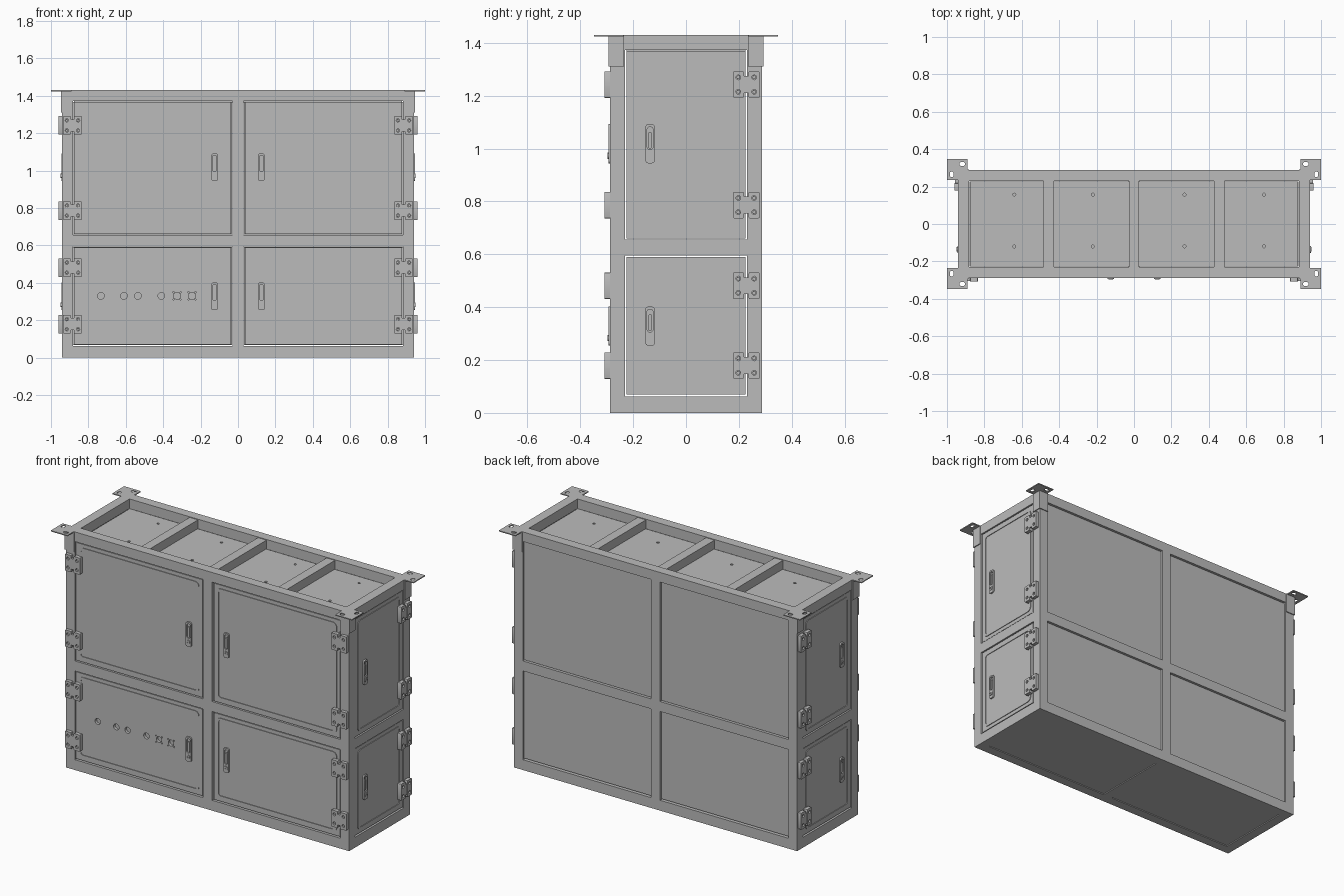
import bpy, bmesh, math
from mathutils import Matrix, Vector

if "Cube" in bpy.data.objects:
    bpy.data.objects.remove(bpy.data.objects["Cube"])

steel = bpy.data.materials.new("grey painted steel")
steel.use_nodes = True
GREY = (0.5, 0.5, 0.5, 1)
steel.diffuse_color = GREY
steel.node_tree.nodes["Principled BSDF"].inputs["Base Color"].default_value = GREY

# Overall half sizes, height and tube width
X, Y, H, T = 0.94, 0.288, 1.43, 0.058
MID = 0.625          # centre height of the middle rail
MX, MY = X - T, Y - T


def face_frame(u, v, w):
    return Matrix((u, v, w)).transposed().to_4x4()


# Local axes of each side: across, up, outward
FRONT = face_frame((1, 0, 0), (0, 0, 1), (0, -1, 0))
BACK = face_frame((-1, 0, 0), (0, 0, 1), (0, 1, 0))
LEFT = face_frame((0, 1, 0), (0, 0, 1), (1, 0, 0))
RIGHT = face_frame((0, -1, 0), (0, 0, 1), (-1, 0, 0))
TOP = face_frame((1, 0, 0), (0, 1, 0), (0, 0, 1))
BOTTOM = face_frame((1, 0, 0), (0, -1, 0), (0, 0, -1))


def finish(name, mesh):
    mesh.materials.clear()
    mesh.materials.append(steel)
    ob = bpy.data.objects.new(name, mesh)
    bpy.context.collection.objects.link(ob)
    return ob


def box(name, x0, x1, y0, y1, z0, z1):
    bm = bmesh.new()
    bmesh.ops.create_cube(bm, size=1)
    size = Vector((x1 - x0, y1 - y0, z1 - z0))
    mid = Vector((x0 + x1, y0 + y1, z0 + z1)) / 2
    for v in bm.verts:
        v.co = v.co * size + mid
    mesh = bpy.data.meshes.new(name)
    bm.to_mesh(mesh)
    bm.free()
    return finish(name, mesh)


def round_rect(u0, u1, v0, v1, r=0.0, steps=5):
    if r <= 0:
        return [(u0, v0), (u1, v0), (u1, v1), (u0, v1)]
    pts = []
    corners = ((u1 - r, v1 - r), (u0 + r, v1 - r), (u0 + r, v0 + r), (u1 - r, v0 + r))
    for q, (cu, cv) in enumerate(corners):
        for i in range(steps + 1):
            a = (q + i / steps) * math.pi / 2
            pts.append((cu + r * math.cos(a), cv + r * math.sin(a)))
    return pts


def circle(u, v, r, n=20):
    return [(u + r * math.cos(2 * math.pi * i / n), v + r * math.sin(2 * math.pi * i / n))
            for i in range(n)]


def plate(name, face, loops, w0, w1):
    """Flat plate from an outline and hole outlines, w0 to w1 along the outward axis."""
    curve = bpy.data.curves.new(name, "CURVE")
    curve.dimensions = "2D"
    curve.fill_mode = "BOTH"
    curve.extrude = (w1 - w0) / 2
    for loop in loops:
        spline = curve.splines.new("POLY")
        spline.points.add(len(loop) - 1)
        for p, (u, v) in zip(spline.points, loop):
            p.co = (u, v, 0, 1)
        spline.use_cyclic_u = True
    temp = bpy.data.objects.new(name, curve)
    mesh = bpy.data.meshes.new_from_object(temp)
    bpy.data.objects.remove(temp)
    bpy.data.curves.remove(curve)
    bm = bmesh.new()
    bm.from_mesh(mesh)
    bmesh.ops.remove_doubles(bm, verts=bm.verts, dist=1e-5)
    bmesh.ops.recalc_face_normals(bm, faces=bm.faces)
    bm.to_mesh(mesh)
    bm.free()
    mesh.transform(face @ Matrix.Translation((0, 0, (w0 + w1) / 2)))
    return finish(name, mesh)


def hinge(face, w, u, v):
    # Two leaves with screws, joined by a short barrel
    for s in (-1, 1):
        a, b = sorted((u + s * 0.009, u + s * 0.05))
        screws = [(u + s * 0.03, v + d) for d in (-0.027, 0.027)]
        plate("hinge_leaf", face, [round_rect(a, b, v - 0.05, v + 0.05, 0.004, 2)]
              + [circle(*p, 0.009, 12) for p in screws], w - 0.006, w + 0.02)
        for p in screws:
            plate("hinge_screw", face, [circle(*p, 0.0075, 6)], w - 0.006, w + 0.013)
    plate("hinge_barrel", face, [round_rect(u - 0.01, u + 0.01, v - 0.032, v + 0.032)],
          w - 0.006, w + 0.018)


def handle(face, w, u, v):
    # Slim latch plate with a pull slot and a lock below it
    plate("handle_plate", face, [round_rect(u - 0.018, u + 0.018, v - 0.074, v + 0.074, 0.012),
                                 round_rect(u - 0.011, u + 0.011, v - 0.022, v + 0.064, 0.01)],
          w - 0.006, w + 0.005)
    plate("handle_pull", face, [round_rect(u - 0.006, u + 0.006, v - 0.018, v + 0.045, 0.005)],
          w - 0.006, w + 0.003)
    plate("handle_lock", face, [circle(u, v - 0.045, 0.012), circle(u, v - 0.045, 0.005, 8)],
          w, w + 0.009)


def door(name, face, w, u0, u1, v0, v1, hinge_u, handle_u, handle_v, hinge_vs, holes=()):
    g = 0.005
    plate(name, face, [round_rect(u0 + g, u1 - g, v0 + g, v1 - g), *holes], w - 0.02, w - 0.004)
    # Pressed ridge following the door edge
    a, b = 0.026, 0.039
    plate(name + "_ridge", face, [round_rect(u0 + a, u1 - a, v0 + a, v1 - a, 0.026),
                                  round_rect(u0 + b, u1 - b, v0 + b, v1 - b, 0.014)],
          w - 0.008, w)
    handle(face, w, handle_u, handle_v)
    for v in hinge_vs:
        hinge(face, w, hinge_u, v)


# Frame tubes
R0, R1 = MID - T / 2 - 0.001, MID + T / 2 + 0.001
for s in (-1, 1):
    ya, yb = sorted((s * MY, s * Y))
    xa, xb = sorted((s * MX, s * X))
    box("bottom_long_rail", -X, X, ya, yb, 0, 0.062)
    box("top_long_rail", -X, X, ya, yb, H - T, H)
    box("middle_long_rail", -MX, MX, ya, yb, R0, R1)
    box("centre_post", -0.03, 0.03, ya, yb, 0.062, H - T)
    box("bottom_end_rail", xa, xb, -MY, MY, 0, 0.062)
    box("top_end_rail", xa, xb, -MY, MY, H - T, H)
    box("middle_end_rail", xa, xb, -MY, MY, R0, R1)
    for ys in (-1, 1):
        ya, yb = sorted((ys * MY, ys * Y))
        box("corner_post", xa, xb, ya, yb, 0.062, H - T)
for x in (-0.455, 0, 0.455):
    box("roof_crossbar", x - 0.028, x + 0.028, -MY, MY, H - T, H - 0.004)
box("floor_crossbar", -0.03, 0.03, -MY, MY, 0, 0.05)

# Roof sheet with drain holes, and the floor sheets
drains = [circle(x, y, 0.008, 12) for x in (-0.64, -0.22, 0.27, 0.695) for y in (-0.12, 0.157)]
plate("roof_sheet", TOP, [round_rect(-MX + 0.004, MX - 0.004, -MY + 0.004, MY - 0.004)] + drains,
      H - T - 0.008, H - T + 0.002)
for s in (-1, 1):
    a, b = sorted((s * 0.033, s * (MX - 0.003)))
    plate("floor_sheet", BOTTOM, [round_rect(a, b, -MY + 0.003, MY - 0.003)], -0.015, -0.003)

# Doors and back sheets, one lower and one upper row
rows = (("lower", 0.064, R0, 0.328, (0.179, 0.481)),
        ("upper", R1, H - T, 1.018, (0.786, 1.242)))
for row, z0, z1, hz, hinges in rows:
    for s, side in ((-1, "right"), (1, "left")):
        a, b = sorted((s * 0.033, s * MX))
        holes = []
        if row == "lower" and s < 0:
            # Cable ports, the last two ringed by small bolt holes
            ports = (-0.733, -0.61, -0.535, -0.41, -0.326, -0.246)
            holes = [circle(x, 0.33, 0.018) for x in ports]
            holes += [circle(x + i * 0.019, 0.33 + j * 0.019, 0.004, 8)
                      for x in ports[-2:] for i in (-1, 1) for j in (-1, 1)]
            plate("port_backing", FRONT, [round_rect(-0.77, -0.21, 0.29, 0.37)], Y - 0.03, Y - 0.02)
        door(f"{row}_{side}_front_door", FRONT, Y, a, b, z0, z1,
             s * 0.885, s * 0.125, hz, hinges, holes)
        plate(f"{row}_{side}_back_sheet", BACK, [round_rect(a, b, z0 + 0.004, z1 - 0.004)],
              Y - 0.02, Y - 0.01)
        face = LEFT if s > 0 else RIGHT
        door(f"{row}_{side}_end_door", face, X, -MY, MY, z0, z1,
             s * 0.228, s * -0.136, hz, hinges)

# Corner brackets: flat ear with two slots, and two legs down the post
for sx in (-1, 1):
    for sy in (-1, 1):
        outline = [(0.89, Y), (X, Y), (X, 0.236), (1, 0.236), (1, 0.348), (0.89, 0.348)]
        slots = [round_rect(0.965, 0.985, 0.25, 0.28, 0.009),
                 round_rect(0.903, 0.933, 0.311, 0.331, 0.009)]
        loops = [[(sx * u, sy * v) for u, v in loop] for loop in [outline] + slots]
        plate("mounting_ear", TOP, loops, H - 0.006, H)
        xa, xb = sorted((sx * X, sx * (X + 0.006)))
        ya, yb = sorted((sy * 0.234, sy * (Y + 0.006)))
        box("bracket_end_leg", xa, xb, ya, yb, 1.31, H - 0.003)
        xa, xb = sorted((sx * 0.885, sx * X))
        ya, yb = sorted((sy * Y, sy * (Y + 0.006)))
        box("bracket_side_leg", xa, xb, ya, yb, 1.31, H - 0.003)

# Smooth the small round parts, keep all folds sharp
bpy.ops.object.select_all(action="SELECT")
meshes = [o for o in bpy.context.selected_objects if o.type == "MESH"]
for o in bpy.context.selected_objects:
    o.select_set(o in meshes)
bpy.context.view_layer.objects.active = meshes[0]
bpy.ops.object.shade_smooth_by_angle(angle=math.radians(32))
